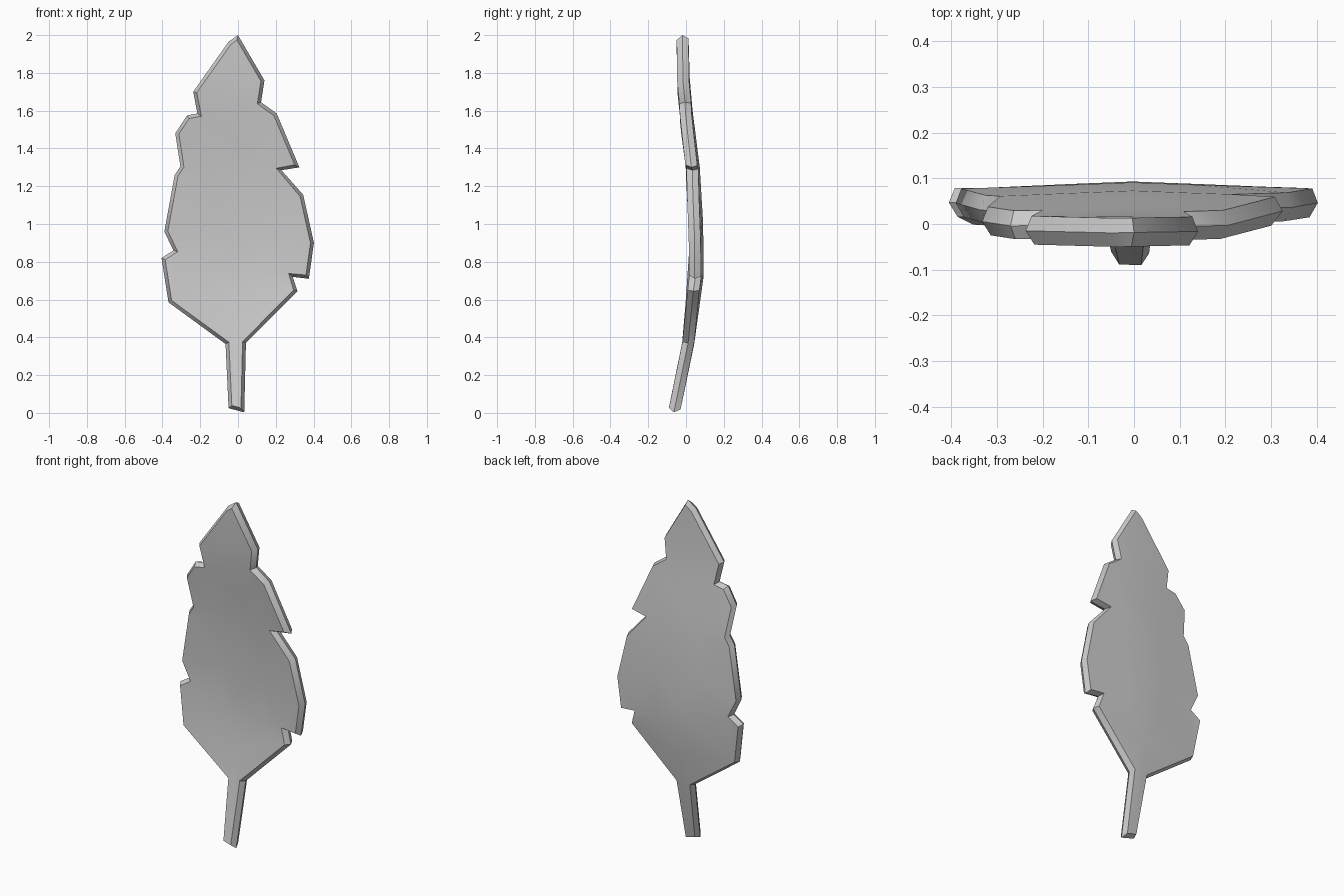
import bpy, bmesh
from mathutils import Vector
from mathutils.geometry import delaunay_2d_cdt

if "Cube" in bpy.data.objects:
    bpy.data.objects.remove(bpy.data.objects["Cube"])

# Torn leaf outline in the front plane (x, z), counter-clockwise from the stem base
OUTLINE = [(-0.05, 0.025), (0.033, 0.003), (0.042, 0.37), (0.315, 0.645), (0.29, 0.72),
           (0.375, 0.71), (0.402, 0.90), (0.345, 1.155), (0.23, 1.285), (0.325, 1.30),
           (0.205, 1.585), (0.122, 1.645), (0.14, 1.76), (0.0, 2.0), (-0.05, 1.965),
           (-0.237, 1.70), (-0.215, 1.585), (-0.27, 1.575), (-0.332, 1.48), (-0.305, 1.305),
           (-0.335, 1.26), (-0.39, 0.96), (-0.342, 0.86), (-0.405, 0.82), (-0.368, 0.585),
           (-0.066, 0.365)]
# Side curve of the front midrib (z, y)
CURVE = [(0, -0.095), (0.36, -0.02), (0.72, 0.03), (1.0, 0.028), (1.3, 0.01),
         (1.6, -0.028), (1.77, -0.043), (2.0, -0.05)]
THICK = 0.063


def depth(x, z):
    z = min(max(z, 0), 2)
    for (z0, y0), (z1, y1) in zip(CURVE, CURVE[1:]):
        if z <= z1:
            y = y0 + (y1 - y0) * (z - z0) / (z1 - z0)
            break
    return y - 0.014 * min(abs(x) / 0.35, 1)


def inset(loop, dist):
    out = []
    for i, p in enumerate(loop):
        p = Vector(p)
        d0 = (p - Vector(loop[i - 1])).normalized()
        d1 = (Vector(loop[(i + 1) % len(loop)]) - p).normalized()
        n0, n1 = Vector((-d0.y, d0.x)), Vector((-d1.y, d1.x))
        m = (n0 + n1).normalized()
        out.append(p + m * dist * min(1 / max(m.dot(n0), 0.1), 1.6))
    return out


bm = bmesh.new()
n = len(OUTLINE)


def face_sheet(dist, offset):
    """Leaf face with a midrib; returns its rim vertices."""
    loop = inset(OUTLINE, dist)
    rib = [Vector((-0.01 if z < 0.4 else -0.003, z))
           for z in (0.1, 0.36, 0.55, 0.72, 0.86, 1.0, 1.15, 1.3, 1.45, 1.6, 1.77, 1.9)]
    side = [Vector((s * 0.13, z)) for s in (-1, 1) for z in (0.72, 1.0, 1.3)]
    pts = loop + rib + side
    edges = [(i, (i + 1) % n) for i in range(n)]
    edges += [(n + i, n + i + 1) for i in range(len(rib) - 1)]
    co, _, faces, origin, _, _ = delaunay_2d_cdt(pts, edges, [], 1, 1e-5)
    vs = [bm.verts.new((p.x, depth(p.x, p.y) + offset, p.y)) for p in co]
    for f in faces:
        bm.faces.new([vs[i] for i in f])
    where = {o: i for i, os in enumerate(origin) for o in os}
    return [vs[where[i]] for i in range(n)]


# Front face, outer ridge of the rim, back face
front = face_sheet(0.018, 0.0)
ridge = [bm.verts.new((x, depth(x, z) + THICK * 0.5, z)) for x, z in OUTLINE]
back = face_sheet(0.012, THICK)
for a, b in ((front, ridge), (ridge, back)):
    for i in range(n):
        j = (i + 1) % n
        bm.faces.new((a[i], a[j], b[j], b[i]))
bmesh.ops.recalc_face_normals(bm, faces=bm.faces)

mesh = bpy.data.meshes.new("leaf")
bm.to_mesh(mesh)
bm.free()
leaf = bpy.data.objects.new("leaf", mesh)
bpy.context.collection.objects.link(leaf)
bpy.context.view_layer.objects.active = leaf
leaf.select_set(True)
bpy.ops.object.shade_smooth_by_angle(angle=0.7)
